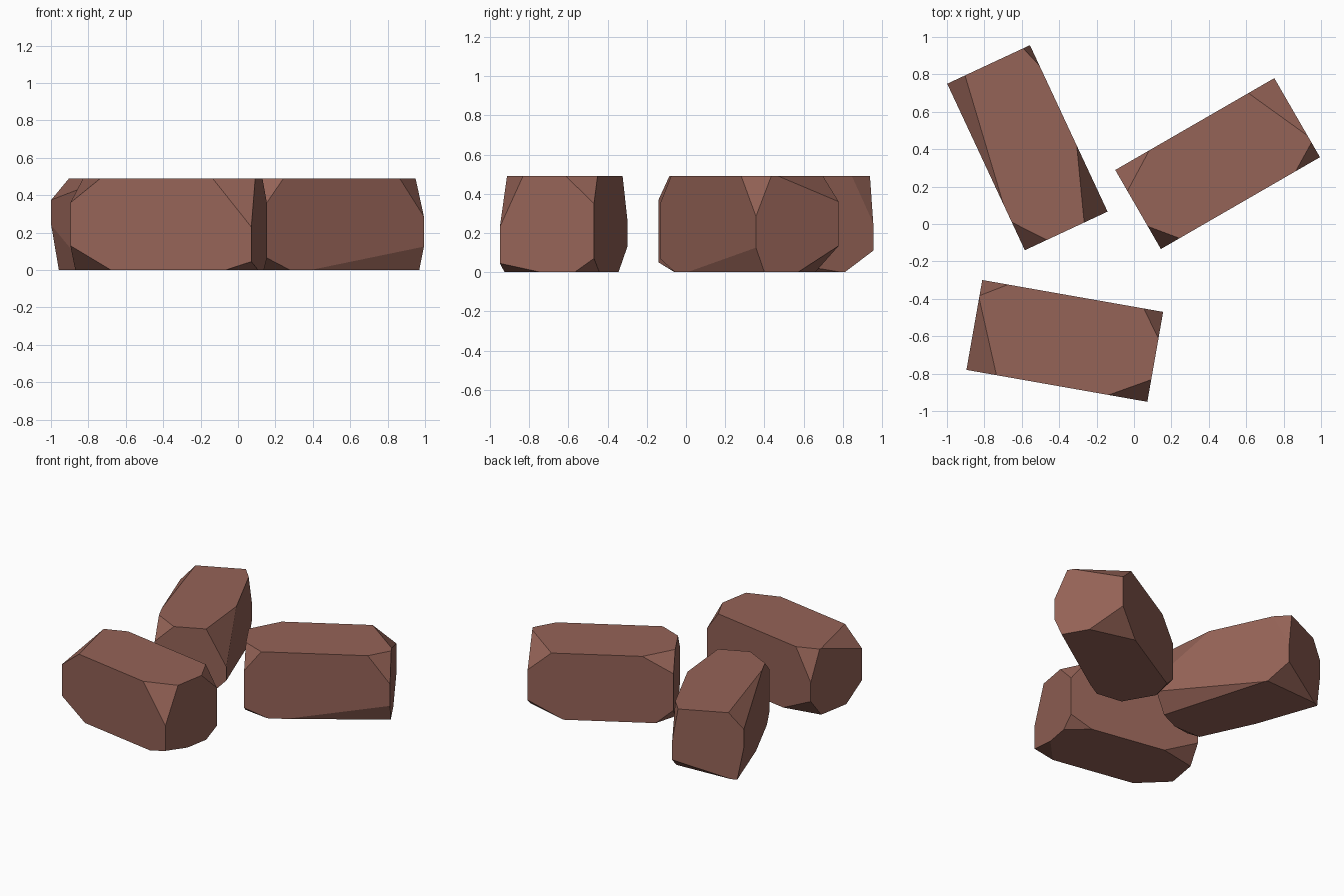
import bpy, bmesh, math
from mathutils import Vector

if "Cube" in bpy.data.objects:
    bpy.data.objects.remove(bpy.data.objects["Cube"])

L, W, H = 0.982, 0.488, 0.49   # common brick size

clay = bpy.data.materials.new("brown clay")
clay.diffuse_color = (0.30, 0.125, 0.095, 1)
clay.use_nodes = True
clay.node_tree.nodes["Principled BSDF"].inputs["Base Color"].default_value = clay.diffuse_color


def make_brick(name, centre, angle, chips):
    """Box whose corners are sliced off; each chip maps corner signs to the
    distances cut along length, width and height."""
    bm = bmesh.new()
    bmesh.ops.create_cube(bm, size=1)
    bmesh.ops.scale(bm, vec=(L, W, H), verts=bm.verts)
    for signs, dist in chips.items():
        s = [1 if c == "+" else -1 for c in signs]
        corner = Vector((s[0] * L / 2, s[1] * W / 2, s[2] * H / 2))
        on_edge = corner - Vector((s[0] * dist[0], 0, 0))
        normal = Vector([s[i] / dist[i] for i in range(3)]).normalized()
        cut = bmesh.ops.bisect_plane(
            bm, geom=bm.verts[:] + bm.edges[:] + bm.faces[:], dist=1e-5,
            plane_co=on_edge, plane_no=normal, clear_outer=True)
        rim = [e for e in bm.edges if e.is_boundary]
        bmesh.ops.contextual_create(bm, geom=rim)
    bmesh.ops.recalc_face_normals(bm, faces=bm.faces[:])
    me = bpy.data.meshes.new(name)
    bm.to_mesh(me)
    bm.free()
    me.materials.append(clay)
    ob = bpy.data.objects.new(name, me)
    ob.location = (centre[0], centre[1], H / 2)
    ob.rotation_euler.z = math.radians(angle)
    bpy.context.collection.objects.link(ob)


# right brick
make_brick("right_brick", (0.447, 0.323), 30, {
    "--+": (0.115, 0.14, 0.145), "+-+": (0.15, 0.09, 0.205),
    "+++": (0.16, 0.355, 0.13), "-++": (0.21, 0.13, 0.12),
    "---": (0.155, 0.12, 0.07), "+--": (0.70, 0.05, 0.125),
    "++-": (0.24, 0.24, 0.135), "-+-": (0.12, 0.12, 0.10)})
# left brick
make_brick("left_brick", (-0.57, 0.408), -65, {
    "--+": (0.71, 0.105, 0.115), "+-+": (0.165, 0.13, 0.12),
    "+++": (0.39, 0.138, 0.27), "-++": (0.12, 0.04, 0.24),
    "---": (0.47, 0.045, 0.24), "+--": (0.09, 0.20, 0.05),
    "++-": (0.80, 0.12, 0.12), "-+-": (0.16, 0.40, 0.11)})
# front brick
make_brick("front_brick", (-0.37, -0.625), -10, {
    "--+": (0.163, 0.39, 0.13), "+-+": (0.21, 0.12, 0.26),
    "+++": (0.105, 0.145, 0.14), "-++": (0.14, 0.085, 0.22),
    "---": (0.22, 0.15, 0.13), "+--": (0.14, 0.21, 0.045),
    "++-": (0.16, 0.10, 0.07), "-+-": (0.26, 0.10, 0.13)})
